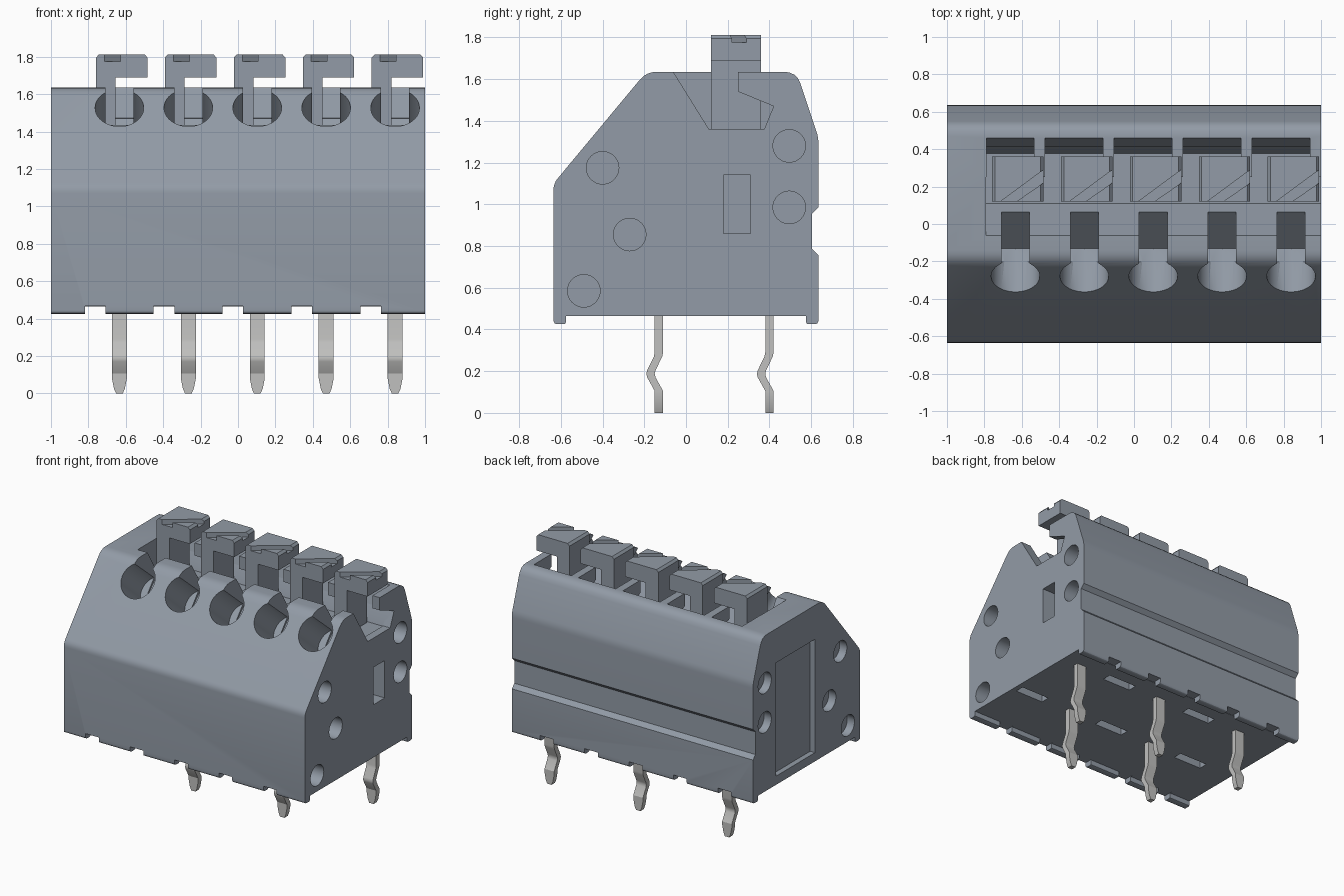
import bpy, bmesh, math
from mathutils import Vector, Matrix

old = bpy.data.objects.get("Cube")
if old:
    bpy.data.objects.remove(old, do_unlink=True)


def material(name, rgb):
    m = bpy.data.materials.new(name)
    m.use_nodes = True
    m.diffuse_color = (*rgb, 1)
    m.node_tree.nodes["Principled BSDF"].inputs["Base Color"].default_value = (*rgb, 1)
    return m


HOUSING = material("slate grey plastic", (0.29, 0.33, 0.385))
METAL = material("tinned metal", (0.53, 0.53, 0.52))
AXES = {"x": lambda a, b, t: (t, a, b),
        "y": lambda a, b, t: (a, t, b),
        "z": lambda a, b, t: (a, b, t)}


def prism(bm, pts, axis, lo, hi):
    """Extrude a 2D outline along an axis."""
    put = AXES[axis]
    rings = [[bm.verts.new(put(a, b, t)) for a, b in pts] for t in (lo, hi)]
    n = len(pts)
    bm.faces.new(rings[0])
    bm.faces.new(rings[1][::-1])
    for i in range(n):
        j = (i + 1) % n
        bm.faces.new((rings[0][i], rings[0][j], rings[1][j], rings[1][i]))


def rect(a0, a1, b0, b1):
    return [(a0, b0), (a1, b0), (a1, b1), (a0, b1)]


def circle(a, b, r, n=32):
    return [(a + r * math.cos(math.tau * i / n), b + r * math.sin(math.tau * i / n))
            for i in range(n)]


def rounded(corners, steps=4):
    """Outline from (a, b, radius) corners, with rounded ones as short curves."""
    out = []
    for i, (a, b, r) in enumerate(corners):
        p = Vector((a, b))
        if not r:
            out.append((a, b))
            continue
        u = (Vector(corners[i - 1][:2]) - p).normalized() * r
        v = (Vector(corners[(i + 1) % len(corners)][:2]) - p).normalized() * r
        for k in range(steps + 1):
            t = k / steps
            out.append(tuple(p + u * (1 - t) ** 2 + v * t ** 2))
    return out


def finish(bm, name, mat):
    bmesh.ops.recalc_face_normals(bm, faces=bm.faces)
    me = bpy.data.meshes.new(name)
    bm.to_mesh(me)
    bm.free()
    ob = bpy.data.objects.new(name, me)
    bpy.context.collection.objects.link(ob)
    me.materials.append(mat)
    return ob


def activate(ob):
    bpy.ops.object.select_all(action="DESELECT")
    ob.select_set(True)
    bpy.context.view_layer.objects.active = ob


def cut(ob, bm):
    """Subtract a set of separate solids from an object."""
    tool = finish(bm, "cutter", HOUSING)
    tool.hide_render = True
    mod = ob.modifiers.new("cut", "BOOLEAN")
    mod.operation, mod.solver, mod.object = "DIFFERENCE", "EXACT", tool
    activate(ob)
    bpy.ops.object.modifier_apply(modifier=mod.name)
    bpy.data.objects.remove(tool, do_unlink=True)


def smooth(ob):
    activate(ob)
    bpy.ops.object.shade_smooth_by_angle(angle=math.radians(28))


POLES = [-0.634 + 0.3685 * i for i in range(5)]

# Housing: side profile extruded across the width
bm = bmesh.new()
prism(bm, rounded([
    (-0.635, 0.425, 0.02), (-0.635, 1.10, 0.03), (-0.19, 1.635, 0.05), (0.53, 1.635, 0.06),
    (0.635, 1.32, 0.03), (0.635, 0.985, 0), (0.605, 0.955, 0), (0.605, 0.785, 0),
    (0.635, 0.755, 0), (0.635, 0.425, 0.02), (0.575, 0.425, 0.015), (0.575, 0.465, 0),
    (-0.575, 0.465, 0), (-0.575, 0.425, 0.015)]), "x", -1, 1)
housing = finish(bm, "housing", HOUSING)

# Lever trough, open at one end
bm = bmesh.new()
prism(bm, [(-0.095, 1.69), (0.11, 1.36), (0.375, 1.36), (0.42, 1.47), (0.25, 1.54),
           (0.25, 1.69)], "x", -0.79, 1.1)
cut(housing, bm)

# Deeper pockets behind the levers, leaving ribs between them
bm = bmesh.new()
for c in POLES:
    prism(bm, [(0.115, 1.355), (0.378, 1.355), (0.475, 1.69), (0.115, 1.69)],
          "x", max(c - 0.21, -0.788), c + 0.1)
cut(housing, bm)

# Round wire entries, square to the sloping front
bm = bmesh.new()
inward = Vector((0, 0.77, -0.64)).normalized()
for c in POLES:
    mid = Vector((c, -0.28, 1.527)) + inward * 0.1
    turn = Vector((0, 0, 1)).rotation_difference(inward).to_matrix().to_4x4()
    bmesh.ops.create_cone(bm, cap_ends=True, segments=40, radius1=0.13, radius2=0.13,
                          depth=0.4, matrix=Matrix.Translation(mid) @ turn)
cut(housing, bm)

# Slots joining the wire entries to the trough
bm = bmesh.new()
for c in POLES:
    prism(bm, [(-0.3, 1.75), (-0.2, 1.31), (-0.13, 1.235), (0.07, 1.44), (0.07, 1.75)],
          "x", c - 0.075, c + 0.075)
cut(housing, bm)

# Round sockets in both ends, a square socket and a shallow panel
bm = bmesh.new()
for y, z in ((-0.4, 1.175), (-0.27, 0.855), (-0.49, 0.585), (0.495, 1.28), (0.495, 0.985)):
    prism(bm, circle(y, z, 0.078), "x", 0.88, 1.1)
    prism(bm, circle(y, z, 0.078), "x", -1.1, -0.94)
prism(bm, rect(0.18, 0.31, 0.86, 1.14), "x", 0.88, 1.1)
prism(bm, rect(-0.10, 0.36, 0.53, 1.38), "x", -1.1, -0.96)
cut(housing, bm)

# Gaps in the bottom feet, and slots beside the unused pin places
bm = bmesh.new()
for i, c in enumerate(POLES):
    for y in (-0.605, 0.605):
        prism(bm, rect(c - 0.185, c - 0.075, y - 0.045, y + 0.045), "z", 0.3, 0.467)
    y = -0.13 if i % 2 == 0 else 0.40
    prism(bm, rect(c - 0.12, c + 0.12, y - 0.035, y + 0.035), "z", 0.3, 0.53)
cut(housing, bm)
smooth(housing)

# Levers: hooked profile with a diagonal screwdriver groove
for i, c in enumerate(POLES):
    bm = bmesh.new()
    prism(bm, [(c - 0.125, 1.36), (c - 0.02, 1.36), (c - 0.02, 1.69), (c + 0.15, 1.69),
               (c + 0.15, 1.795), (c + 0.135, 1.812), (c - 0.11, 1.812), (c - 0.125, 1.795)],
          "y", 0.12, 0.36)
    lever = finish(bm, f"lever_{i + 1}", HOUSING)
    bm = bmesh.new()
    prism(bm, [(c - 0.107, 0.10), (c - 0.024, 0.10), (c + 0.18, 0.241), (c + 0.18, 0.312)],
          "z", 1.775, 1.9)
    cut(lever, bm)

# Solder pins: kinked flat strips, alternating between two rows
PIN = [(0, 0, 0.018), (0.025, 0, 0.029), (0.08, 0, 0.04), (0.105, 0, 0.04),
       (0.17, -0.036, 0.04), (0.187, -0.04, 0.04), (0.204, -0.036, 0.04),
       (0.27, -0.004, 0.04), (0.29, 0, 0.04), (0.5, 0, 0.04)]
for i, c in enumerate(POLES):
    row = 0.40 if i % 2 == 0 else -0.13
    bm = bmesh.new()
    rings = [[bm.verts.new((c + sx * w, row + dy + sy * 0.02, z))
              for sx, sy in ((-1, -1), (1, -1), (1, 1), (-1, 1))] for z, dy, w in PIN]
    for lo, hi in zip(rings, rings[1:]):
        for k in range(4):
            j = (k + 1) % 4
            bm.faces.new((lo[k], lo[j], hi[j], hi[k]))
    bm.faces.new(rings[0])
    bm.faces.new(rings[-1])
    smooth(finish(bm, f"solder_pin_{i + 1}", METAL))
